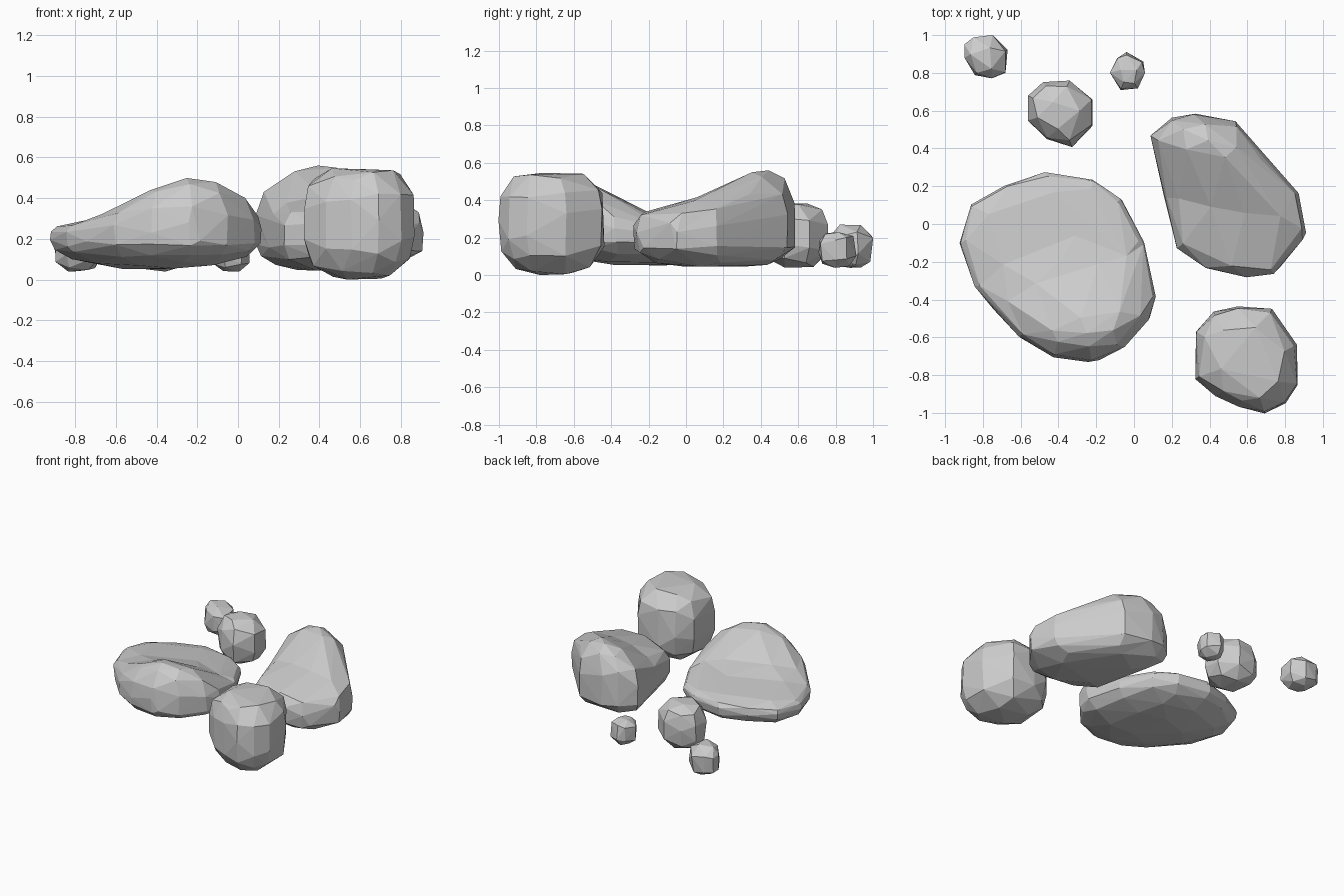
import bpy, bmesh, math

cube = bpy.data.objects.get("Cube")
if cube:
    bpy.data.objects.remove(cube, do_unlink=True)

# One plain stone colour
stone = bpy.data.materials.new("grey stone")
stone.use_nodes = True
stone.diffuse_color = (0.6, 0.6, 0.6, 1)
bsdf = next(n for n in stone.node_tree.nodes if n.type == "BSDF_PRINCIPLED")
bsdf.inputs["Base Color"].default_value = (0.6, 0.6, 0.6, 1)
bsdf.inputs["Roughness"].default_value = 0.9


def level(height):
    """A flat rock top."""
    return lambda x, y: height


def ridge(base, rise, px, py, along, across, turn=0.0):
    """A level rock top with one raised ridge, turned in plan."""
    c, s = math.cos(turn), math.sin(turn)

    def height(x, y):
        u = ((x - px) * c + (y - py) * s) / along
        v = ((y - py) * c - (x - px) * s) / across
        return base + rise * math.exp(-u * u - v * v)
    return height


def radius_at(polar, angle):
    """Radius of the straight-sided plan outline in a direction."""
    for (a0, r0), (a1, r1) in zip(polar, polar[1:]):
        if a0 <= angle <= a1:
            return r0 * r1 * math.sin(a1 - a0) / (
                r0 * math.sin(angle - a0) + r1 * math.sin(a1 - angle))
    return polar[0][1]


def rock(name, centre, outline, bottom, middle, top, faces, top_p=2.8, low_p=2.8):
    """Shape a ball by a plan outline and a top surface, then facet it."""
    cx, cy = centre
    polar = sorted((math.atan2(y - cy, x - cx), math.hypot(x - cx, y - cy)) for x, y in outline)
    first, last = polar[0], polar[-1]
    polar = [(last[0] - math.tau, last[1])] + polar + [(first[0] + math.tau, first[1])]

    bm = bmesh.new()
    bmesh.ops.create_icosphere(bm, subdivisions=4, radius=1)
    for v in bm.verts:
        u, w, h = v.co
        flat = math.hypot(u, w)
        p = top_p if h > 0 else low_p
        k = (flat ** p + abs(h) ** p) ** (-1 / p)
        angle = math.atan2(w, u)
        r = radius_at(polar, angle) * flat * k * 1.01
        x, y = cx + r * math.cos(angle), cy + r * math.sin(angle)
        limit = top(x, y) if h > 0 else bottom
        v.co = (x, y, middle + abs(h) * k * (limit - middle))
    total = len(bm.faces)
    mesh = bpy.data.meshes.new(name)
    bm.to_mesh(mesh)
    bm.free()
    mesh.materials.append(stone)
    obj = bpy.data.objects.new(name, mesh)
    bpy.context.collection.objects.link(obj)
    facet = obj.modifiers.new("facets", "DECIMATE")
    facet.ratio = faces / total


# Broad slab, high along its front and sloping down to the back
rock("broad_rock", (-0.4, -0.22),
     [(-0.92, -0.1), (-0.86, 0.1), (-0.68, 0.2), (-0.47, 0.27), (-0.22, 0.23), (-0.07, 0.13),
      (0.05, -0.1), (0.11, -0.37), (0.08, -0.5), (-0.05, -0.65), (-0.22, -0.73),
      (-0.43, -0.7), (-0.6, -0.6), (-0.74, -0.45), (-0.84, -0.33)],
     0.05, 0.2, ridge(0.29, 0.25, -0.15, -0.62, 0.48, 0.33), 170, 3.6, 2.2)

# Long rock with a ridge falling from its tall back corner to the right
rock("long_rock", (0.5, 0.17),
     [(0.09, 0.47), (0.2, 0.56), (0.33, 0.58), (0.54, 0.54), (0.6, 0.47), (0.75, 0.3),
      (0.87, 0.16), (0.91, -0.05), (0.83, -0.16), (0.74, -0.26), (0.59, -0.28),
      (0.38, -0.23), (0.23, -0.13), (0.16, 0.15)],
     0.04, 0.2, ridge(0.36, 0.22, 0.35, 0.5, 0.5, 0.27, math.radians(-41)), 110, 4.2, 2.8)

# Tall blocky boulder at the front
rock("front_boulder", (0.6, -0.72),
     [(0.33, -0.57), (0.42, -0.47), (0.55, -0.435), (0.73, -0.45), (0.86, -0.64),
      (0.865, -0.85), (0.8, -0.95), (0.69, -1), (0.56, -0.97), (0.43, -0.91), (0.325, -0.82)],
     0, 0.27, level(0.55), 90, 3.3)

# Three small stones at the back
rock("back_stone", (-0.39, 0.59),
     [(-0.56, 0.68), (-0.48, 0.75), (-0.34, 0.76), (-0.22, 0.66), (-0.22, 0.52),
      (-0.33, 0.41), (-0.46, 0.45), (-0.56, 0.55)],
     0.04, 0.21, level(0.385), 56)
rock("corner_stone", (-0.79, 0.88),
     [(-0.9, 0.95), (-0.85, 0.99), (-0.75, 1), (-0.67, 0.92), (-0.68, 0.8),
      (-0.75, 0.77), (-0.84, 0.79), (-0.9, 0.88)],
     0.04, 0.15, level(0.27), 44)
rock("pebble", (-0.03, 0.81),
     [(-0.13, 0.8), (-0.09, 0.88), (-0.04, 0.91), (0.05, 0.86), (0.06, 0.8),
      (0.02, 0.72), (-0.07, 0.71)],
     0.04, 0.14, level(0.23), 40)
